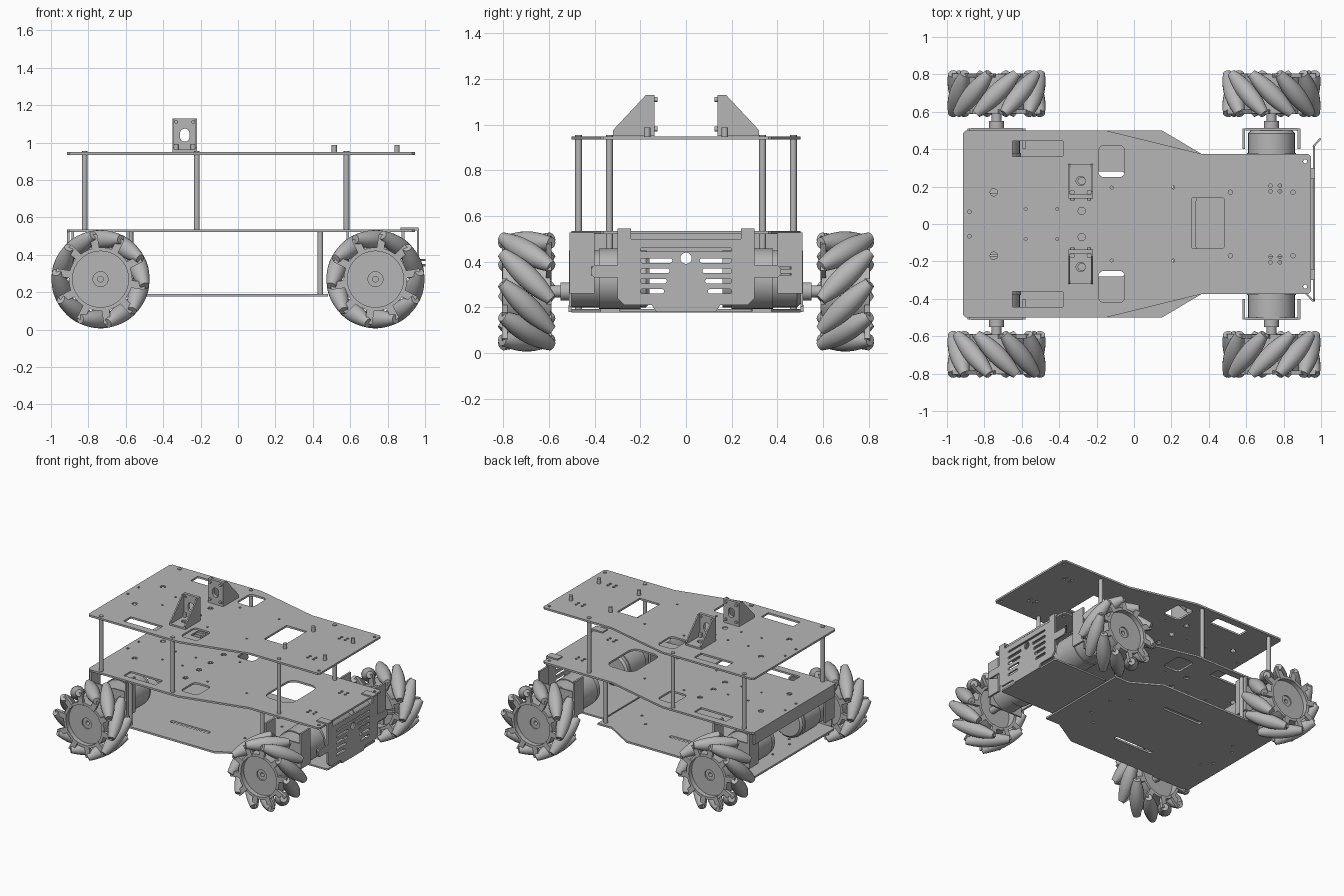
import bpy, bmesh, math
from mathutils import Matrix, Vector

cube = bpy.data.objects.get("Cube")
if cube:
    bpy.data.objects.remove(cube, do_unlink=True)

grey = bpy.data.materials.new("plain grey")
grey.use_nodes = True
colour = (0.47, 0.47, 0.47, 1)
grey.diffuse_color = colour
grey.node_tree.nodes["Principled BSDF"].inputs["Base Color"].default_value = colour


def add_mesh(name, mesh, matrix=Matrix()):
    mesh.materials.clear()
    mesh.materials.append(grey)
    for p in mesh.polygons:
        p.use_smooth = True
        p.material_index = 0
    mesh.set_sharp_from_angle(angle=math.radians(32))
    ob = bpy.data.objects.new(name, mesh)
    ob.matrix_world = matrix
    bpy.context.collection.objects.link(ob)
    return ob


def finish(name, bm):
    bmesh.ops.remove_doubles(bm, verts=bm.verts, dist=0.0001)
    bmesh.ops.recalc_face_normals(bm, faces=bm.faces)
    mesh = bpy.data.meshes.new(name)
    bm.to_mesh(mesh)
    bm.free()
    return add_mesh(name, mesh)


def lathe(bm, profile, matrix, seg=24, closed=False):
    """Spin (radius, height) points about local z."""
    rings = [[bm.verts.new(matrix @ Vector((r * math.cos(a), r * math.sin(a), h)))
              for a in (math.tau * i / seg for i in range(seg))] for r, h in profile]
    pairs = list(zip(rings, rings[1:])) + ([(rings[-1], rings[0])] if closed else [])
    for a, b in pairs:
        for i in range(seg):
            j = (i + 1) % seg
            bm.faces.new((a[i], a[j], b[j], b[i]))


def box(bm, lo, hi, matrix=Matrix()):
    lo, hi = Vector(lo), Vector(hi)
    m = matrix @ Matrix.Translation((lo + hi) / 2) @ Matrix.Diagonal((*(hi - lo), 1))
    bmesh.ops.create_cube(bm, size=1, matrix=m)


def rod(bm, start, end, r, seg=16):
    start, axis = Vector(start), Vector(end) - Vector(start)
    m = Matrix.Translation(start) @ axis.to_track_quat('Z', 'Y').to_matrix().to_4x4()
    lathe(bm, [(0, 0), (r, 0), (r, axis.length), (0, axis.length)], m, seg)


def circle(x, y, r, n=16):
    return [(x + r * math.cos(math.tau * i / n), y + r * math.sin(math.tau * i / n)) for i in range(n)]


def rounded(x0, x1, y0, y1, r=0.015):
    pts = []
    for k, (x, y) in enumerate([(x1 - r, y1 - r), (x0 + r, y1 - r), (x0 + r, y0 + r), (x1 - r, y0 + r)]):
        pts += [(x + r * math.cos(a), y + r * math.sin(a))
                for a in (math.pi / 2 * (k + i / 4) for i in range(5))]
    return pts


def mirrored(half):
    return half + [(x, -y) for x, y in reversed(half)]


def sheet(name, outline, holes, thick, matrix):
    """Flat sheet with cut holes, centred on its local z."""
    cu = bpy.data.curves.new(name, 'CURVE')
    cu.dimensions, cu.fill_mode, cu.extrude = '2D', 'BOTH', thick / 2
    for loop in [outline] + holes:
        sp = cu.splines.new('POLY')
        sp.points.add(len(loop) - 1)
        for p, (x, y) in zip(sp.points, loop):
            p.co = (x, y, 0, 1)
        sp.use_cyclic_u = True
    tmp = bpy.data.objects.new(name + "_curve", cu)
    bpy.context.collection.objects.link(tmp)
    dg = bpy.context.evaluated_depsgraph_get()
    mesh = bpy.data.meshes.new_from_object(tmp.evaluated_get(dg))
    bpy.data.objects.remove(tmp, do_unlink=True)
    return add_mesh(name, mesh, matrix)


def at(z):
    return Matrix.Translation((0, 0, z))


SIDES = (-1, 1)

# Decks: wide at one end, tapering to a narrower end
deck = mirrored([(0.945, 0.36), (0.93, 0.375), (0.36, 0.375), (-0.15, 0.5), (-0.9, 0.5), (-0.915, 0.485)])
side_holes = []
for s in SIDES:
    side_holes += [rounded(-0.19, -0.05, *sorted((s * 0.25, s * 0.42)), 0.03),
                   rounded(-0.65, -0.38, *sorted((s * 0.36, s * 0.445)), 0.005)]
    for x, y, r in [(-0.75, 0.17, 0.02), (-0.28, 0.07, 0.02), (-0.28, 0.23, 0.02), (0.21, 0.195, 0.008),
                    (-0.12, 0.195, 0.008), (-0.58, 0.08, 0.008), (-0.41, 0.08, 0.008), (-0.88, 0.065, 0.01),
                    (0.73, 0.175, 0.01), (0.78, 0.175, 0.01), (0.73, 0.205, 0.01), (0.78, 0.205, 0.01),
                    (0.915, 0.335, 0.011)]:
        side_holes.append(circle(x, s * y, r, 10))
sheet("top_deck", deck, side_holes + [rounded(0.31, 0.48, -0.13, 0.14, 0.005)], 0.014, at(0.942))
sheet("middle_deck", deck, side_holes + [rounded(0.33, 0.56, -0.17, 0.17, 0.06)], 0.014, at(0.528))

# Bottom deck with long slots, and the narrow tray ahead of it
base = mirrored([(0.48, 0.375), (0.36, 0.375), (0.15, 0.5), (-0.89, 0.5), (-0.905, 0.485)])
slots = [rounded(-0.38, -0.05, s * 0.265 - 0.015, s * 0.265 + 0.015, 0.014) for s in SIDES]
slots += [circle(x, s * y, 0.01, 10) for s in SIDES for x, y in [(-0.75, 0.17), (-0.8, 0.1), (0.2, 0.2), (0.3, 0.1)]]
sheet("bottom_deck", base, slots, 0.014, at(0.185))
sheet("front_tray", rounded(0.49, 0.955, -0.29, 0.29), [], 0.012, at(0.187))

# Folded flanges under the decks
bm = bmesh.new()
box(bm, (-0.915, -0.48, 0.44), (-0.9, 0.48, 0.528))
for s in SIDES:
    box(bm, (-0.87, s * 0.5, 0.18), (-0.6, s * 0.514, 0.21))
    box(bm, (0.87, s * 0.24, 0.53), (0.965, s * 0.3, 0.545))
finish("deck_flanges", bm)

# Slotted end panel; local x -> y and local y -> z
panel_axes = Matrix(((0, 0, 1, 0.962), (1, 0, 0, 0), (0, 1, 0, 0), (0, 0, 0, 1)))
half = [(0.13, 0.18), (0.15, 0.21), (0.27, 0.21), (0.3, 0.24), (0.3, 0.33), (0.4, 0.33), (0.415, 0.345),
        (0.415, 0.37), (0.4, 0.385), (0.3, 0.385), (0.3, 0.54), (0.24, 0.54), (0.24, 0.5)]
outline = half + [(-x, z) for x, z in reversed(half)]
cuts = [rounded(-0.2, 0.2, 0.445, 0.46, 0.007)]
for s in SIDES:
    for k, z in enumerate((0.405, 0.36, 0.315, 0.27)):
        cuts.append(rounded(*sorted((s * (0.06 + 0.012 * k), s * 0.2)), z - 0.01, z + 0.01, 0.009))
cuts.append(circle(0, 0.415, 0.025))
sheet("end_panel", outline, cuts, 0.012, panel_axes)
bm = bmesh.new()
for s in SIDES:
    for z in (0.33, 0.385):
        box(bm, (0, 0, -0.006), (0.06, 0.01, 0.006),
            Matrix.Translation((0.962, s * 0.41, (z + 0.36) / 2)) @ Matrix.Rotation(-s * 2.3 + math.pi / 2 + s * 1.57, 4, 'Z'))
finish("panel_wings", bm)

# Posts between the decks
bm = bmesh.new()
for s in SIDES:
    for x, y in [(-0.82, 0.47), (-0.22, 0.47), (0.58, 0.335)]:
        rod(bm, (x, s * y, 0.53), (x, s * y, 0.955), 0.015)
    for x, y in [(-0.575, 0.47), (0.44, 0.335)]:
        rod(bm, (x, s * y, 0.18), (x, s * y, 0.53), 0.015)
    for x in (0.515, 0.85):
        rod(bm, (x, s * 0.17, 0.94), (x, s * 0.17, 0.987), 0.014, 12)
finish("posts_and_standoffs", bm)

# Sensor brackets on the top deck: upright, foot, two gussets, bolts
for s in SIDES:
    name = "left_bracket" if s > 0 else "right_bracket"
    face = Matrix(((1, 0, 0, -0.285), (0, 0, -1, s * 0.148), (0, 1, 0, 0), (0, 0, 0, 1)))
    sheet(name + "_upright", rounded(-0.065, 0.065, 0.95, 1.13, 0.006),
          [rounded(-0.025, 0.025, 1.005, 1.075, 0.024), circle(0.045, 1.11, 0.008, 8), circle(-0.045, 1.11, 0.008, 8)],
          0.022, face)
    sheet(name + "_foot", rounded(-0.35, -0.22, *sorted((s * 0.15, s * 0.32)), 0.005),
          [circle(-0.285, s * 0.23, 0.025)], 0.012, at(0.956))
    tri = [(s * 0.14, 0.95), (s * 0.32, 0.95), (s * 0.32, 0.975), (s * 0.175, 1.13), (s * 0.14, 1.13)]
    for x in (-0.346, -0.224):
        m = panel_axes.copy()
        m[0][3] = x
        sheet(name + "_gusset", tri, [], 0.01, m)
    bm = bmesh.new()
    for x in (-0.33, -0.24):
        rod(bm, (x, s * 0.17, 0.95), (x, s * 0.17, 0.99), 0.013, 12)
        rod(bm, (x, s * 0.125, 1.11), (x, s * 0.15, 1.11), 0.011, 12)
        rod(bm, (x, s * 0.125, 0.98), (x, s * 0.15, 0.98), 0.011, 12)
    finish(name + "_bolts", bm)

# Geared motors with their mounts, and roller wheels
R, D, N = 0.263, 0.213, 10
barrel = [(R - math.sqrt(D * D + t * t / 2), t) for t in (0.153 * k / 6 for k in range(-6, 7))]
barrel = [(0, -0.153)] + barrel + [(0, 0.153)]
rim = [(0.015, 0.06), (0.04, 0.06), (0.04, 0.07), (0.15, 0.07), (0.15, 0.105), (0.17, 0.105),
       (0.17, -0.105), (0.15, -0.105), (0.15, -0.05), (0.015, -0.05)]
for sx in SIDES:
    for sy in SIDES:
        label = ("left" if sx > 0 else "right") + ("_back" if sy > 0 else "_front")
        cx = sx * 0.735
        bm = bmesh.new()
        lathe(bm, [(0, -0.17), (0.11, -0.17), (0.125, -0.155), (0.125, 0.17), (0, 0.17)],
              Matrix.Translation((cx, sy * 0.33, 0.325)) @ Matrix.Rotation(math.pi / 2, 4, 'X'), 32)
        rod(bm, (cx, sy * 0.2, 0.325), (cx, sy * 0.38, 0.325), 0.132, 32)
        for x in (cx - 0.155, cx + 0.14):
            box(bm, (x, sy * 0.4, 0.26), (x + 0.014, sy * 0.51, 0.528))
        box(bm, (cx - 0.14, sy * 0.5, 0.205), (cx + 0.14, sy * 0.512, 0.45))
        rod(bm, (cx, sy * 0.5, 0.27), (cx, sy * 0.55, 0.27), 0.04)
        rod(bm, (cx, sy * 0.54, 0.27), (cx, sy * 0.72, 0.27), 0.026)
        finish(label + "_motor", bm)

        hub = Matrix.Translation((cx, sy * 0.697, 0.27))
        bm = bmesh.new()
        lathe(bm, rim, hub @ Matrix.Rotation(-sy * math.pi / 2, 4, 'X'), 40, True)
        axis = Vector((-sx, sy, 0)).to_track_quat('Z', 'Y').to_matrix().to_4x4()
        for i in range(N):
            spin = hub @ Matrix.Rotation(math.tau * i / N, 4, 'Y')
            lathe(bm, barrel, spin @ Matrix.Translation((0, 0, D)) @ axis, 20)
            for e in SIDES:
                arm = spin @ Matrix.Rotation(-e * sx * sy * 0.47, 4, 'Y')
                box(bm, (-0.02, e * 0.085, 0.15), (0.02, e * 0.108, 0.242), arm)
        finish(label + "_wheel", bm)
